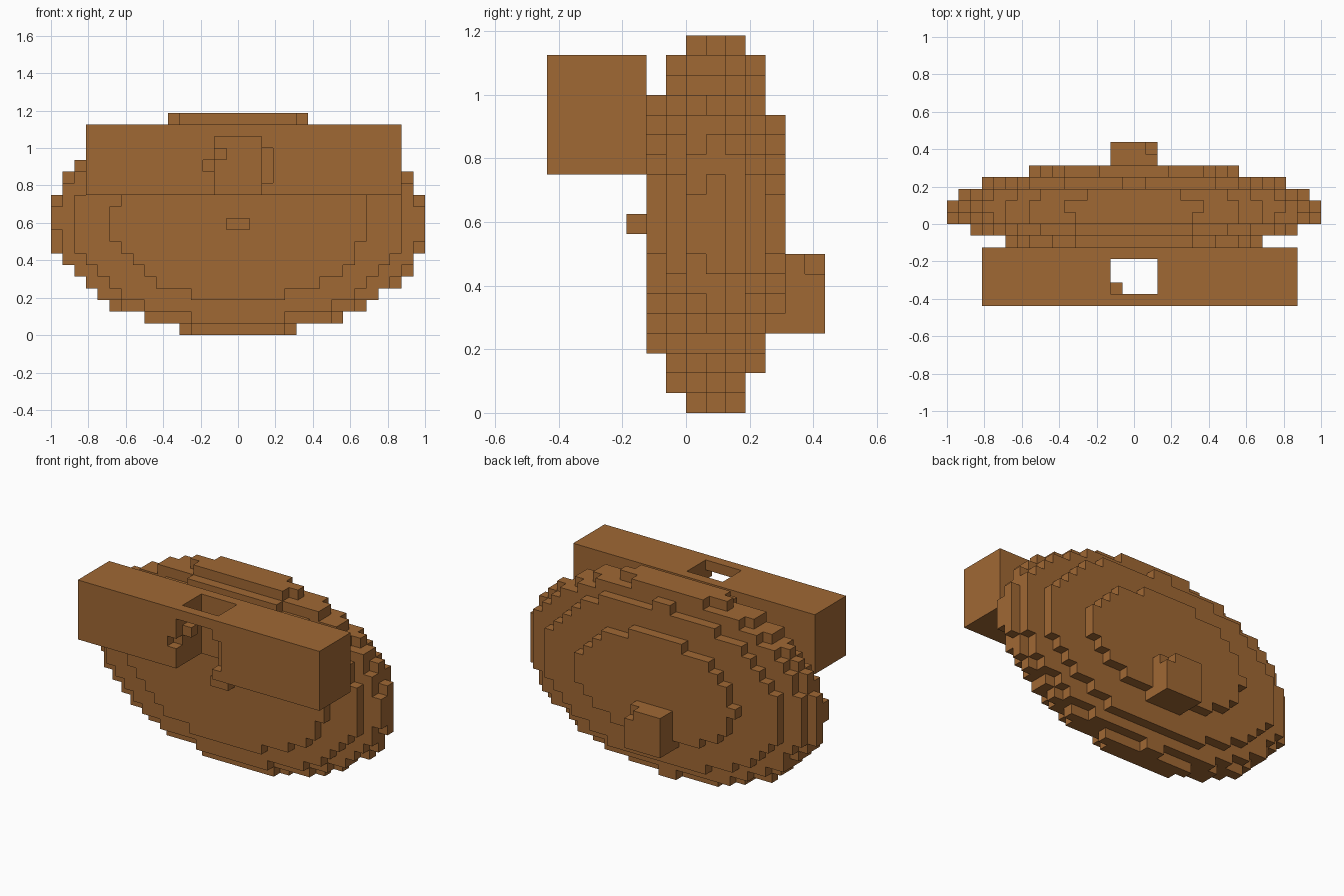
import bpy
import bmesh
from itertools import product
from mathutils import Vector

CELL = 1 / 16

if "Cube" in bpy.data.objects:
    bpy.data.objects.remove(bpy.data.objects["Cube"])

brown = bpy.data.materials.new("warm brown")
brown.use_nodes = True
colour = (0.352, 0.138, 0.034, 1)
brown.diffuse_color = colour
brown.node_tree.nodes["Principled BSDF"].inputs["Base Color"].default_value = colour


def block(x, y, z):
    """Set of grid cells filling a box given as three (start, end) ranges."""
    return set(product(range(*x), range(*y), range(*z)))


def ellipsoid(centre, radii):
    """Set of grid cells whose middles lie inside an ellipsoid."""
    spans = [(int(c - r) - 2, int(c + r) + 2) for c, r in zip(centre, radii)]
    return {cell for cell in block(*spans)
            if sum(((i + 0.5 - c) / r) ** 2
                   for i, c, r in zip(cell, centre, radii)) <= 1}


def build(name, cells):
    """Make an object from the exposed sides of the cells."""
    bm = bmesh.new()
    verts = {}

    def corner(p):
        key = tuple(p)
        if key not in verts:
            verts[key] = bm.verts.new(Vector(key) * CELL)
        return verts[key]

    for cell, axis, side in product(sorted(cells), range(3), (0, 1)):
        near = list(cell)
        near[axis] += 1 if side else -1
        if tuple(near) in cells:
            continue
        u, v = (axis + 1) % 3, (axis + 2) % 3
        quad = []
        for du, dv in ((0, 0), (1, 0), (1, 1), (0, 1)):
            p = list(cell)
            p[axis] += side
            p[u] += du
            p[v] += dv
            quad.append(corner(p))
        bm.faces.new(quad if side else quad[::-1])

    mesh = bpy.data.meshes.new(name)
    bm.to_mesh(mesh)
    bm.free()
    mesh.materials.append(brown)
    obj = bpy.data.objects.new(name, mesh)
    bpy.context.collection.objects.link(obj)
    return obj


# Stepped oval body, with a tiny tip at the front
build("body", ellipsoid((0.1, 1.3, 9.63), (16.03, 3.81, 9.65)))

# Wide bar across the upper front, with a shaft and a rounded front opening
bar = block((-13, 14), (-7, -2), (12, 18))
bar -= block((-2, 2), (-6, -3), (12, 18))
bar -= block((-2, 2), (-7, -6), (12, 17))
bar -= block((-3, -2), (-7, -6), (14, 15))
bar -= block((2, 3), (-7, -6), (13, 16))
bar |= block((-2, -1), (-6, -5), (15, 16))
build("front_bar", bar)

# Small block on the back, with one corner missing
build("back_knob", block((-2, 2), (5, 7), (4, 8)) - {(1, 6, 7)})
